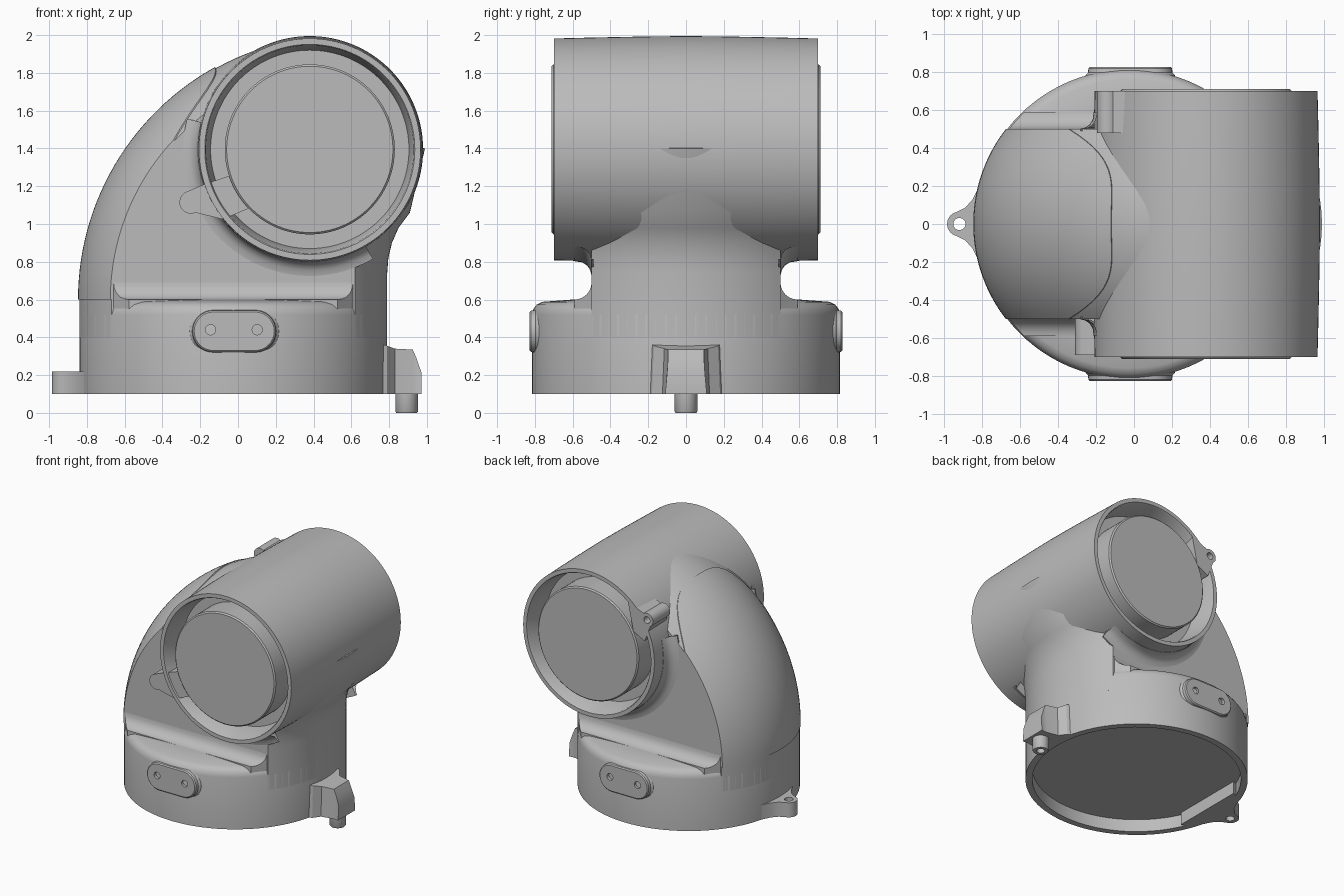
import bpy, bmesh
from math import sin, cos, pi, sqrt, radians
from mathutils import Matrix, Vector

if "Cube" in bpy.data.objects:
    bpy.data.objects.remove(bpy.data.objects["Cube"])

grey = bpy.data.materials.new("plain_grey")
grey.use_nodes = True
grey.diffuse_color = (0.5, 0.5, 0.5, 1)
grey.node_tree.nodes["Principled BSDF"].inputs["Base Color"].default_value = (0.5, 0.5, 0.5, 1)

CX, R = -0.025, 0.815            # base axis and radius
BEND_X, BEND_Z = 0.56, 0.6       # centre of the elbow bend
DRUM = Matrix.Translation((0.38, 0, 1.395)) @ Matrix.Rotation(pi / 2, 4, 'X')


def finish(name, bm, matrix=None):
    bmesh.ops.remove_doubles(bm, verts=bm.verts, dist=0.0001)
    if matrix:
        bm.transform(matrix)
    bmesh.ops.recalc_face_normals(bm, faces=bm.faces)
    mesh = bpy.data.meshes.new(name)
    bm.to_mesh(mesh)
    bm.free()
    mesh.materials.append(grey)
    ob = bpy.data.objects.new(name, mesh)
    bpy.context.collection.objects.link(ob)
    return ob


def lathe(name, profile, matrix, start=0, sweep=360, steps=96, closed=False):
    """Turn a (radius, height) profile about local z."""
    bm = bmesh.new()
    vs = [bm.verts.new((r, 0, h)) for r, h in profile]
    pairs = list(zip(vs, vs[1:])) + ([(vs[-1], vs[0])] if closed else [])
    es = [bm.edges.new(p) for p in pairs]
    bmesh.ops.spin(bm, geom=vs + es, cent=(0, 0, 0), axis=(0, 0, 1),
                   angle=radians(sweep), steps=steps)
    return finish(name, bm, matrix @ Matrix.Rotation(radians(start), 4, 'Z'))


def loft(name, rings):
    """Skin a stack of equal-length rings and cap both ends."""
    bm = bmesh.new()
    rows = [[bm.verts.new(p) for p in ring] for ring in rings]
    for a, b in zip(rows, rows[1:]):
        for i in range(len(a)):
            j = (i + 1) % len(a)
            bm.faces.new((a[i], a[j], b[j], b[i]))
    bm.faces.new(rows[0])
    bm.faces.new(rows[-1])
    return finish(name, bm)


def drill(ob, spot, axis, radius, depth):
    """Cut a round hole, then discard the cutter."""
    turn = Vector((0, 0, 1)).rotation_difference(Vector(axis)).to_matrix().to_4x4()
    cutter = lathe("cutter", [(0, -depth), (radius, -depth), (radius, depth), (0, depth)],
                   Matrix.Translation(spot) @ turn, steps=24)
    cutter.hide_render = True
    mod = ob.modifiers.new("hole", 'BOOLEAN')
    mod.operation, mod.object, mod.solver = 'DIFFERENCE', cutter, 'EXACT'
    bpy.context.view_layer.objects.active = ob
    bpy.ops.object.modifier_apply(modifier=mod.name)
    bpy.data.objects.remove(cutter)


def half_chord(y):
    return sqrt(R * R - y * y)


def bend(y, a0, a1, n, offset=0):
    """Arc of the elbow's outer surface in the slice at y."""
    r = BEND_X - CX + half_chord(y) + offset
    angles = [radians(a0 + (a1 - a0) * i / n) for i in range(n + 1)]
    return [(BEND_X + r * cos(a), y, BEND_Z + r * sin(a)) for a in angles]


# Round base, open below
lathe("base", [(0, 0.2), (0.765, 0.2), (0.765, 0.1), (R, 0.1), (R, 0.52), (0.808, 0.55),
               (0.79, 0.573), (0.76, 0.588), (0.6, 0.6), (0, 0.6)],
      Matrix.Translation((CX, 0, 0)))

# Elbow body, flat on both sides
slices = [-0.5 + i / 32 for i in range(33)]
rings = []
for y in slices:
    right = CX + half_chord(y)
    flare = [(0.2, 1.4), (0.12, 1.06), (0.06, 0.98), (0.025, 0.9), (0.006, 0.82), (0, 0.74), (0, 0.4)]
    rings.append([(CX - half_chord(y), y, 0.4)] + bend(y, 180, 106, 28)
                 + [(0.38, y, 1.5)] + [(right + dx, y, z) for dx, z in flare])
loft("elbow_body", rings)

# Raised cover on the outside of the bend
rings = []
for y in slices:
    end = 119 + 18 * abs(2 * y) ** 4
    rings.append(bend(y, 180, end, 28, 0.007) + bend(y, end, 180, 28, -0.03))
loft("bend_cover", rings)

# Cross drum with recessed rings and end discs
half = [(0, 0.712), (0.44, 0.712), (0.45, 0.702), (0.45, 0.5), (0.525, 0.5), (0.55, 0.69),
        (0.556, 0.7), (0.587, 0.7), (0.592, 0.5), (0.597, 0.25)]
lathe("cross_drum", half + [(0.6, 0)] + [(r, -h) for r, h in reversed(half)], DRUM, steps=128)

for side, word in ((-1, "front"), (1, "back")):
    # Fillet between drum and flat side
    lathe(word + "_drum_fillet",
          [(0.58, -side * h) if k else (r, -side * h) for r, h, k in
           ((0.592, 0.59, 0), (0.598, 0.55, 0), (0.615, 0.523, 0), (0.64, 0.507, 0),
            (0.67, 0.5, 0), (0.67, 0.49, 0), (0, 0.49, 1), (0, 0.59, 1))],
          DRUM, start=166, sweep=134, steps=40, closed=True)

    # Fillet between flat side and shelf
    arc = [(0.59 - 0.09 * sin(t * pi / 12), 0.69 - 0.09 * cos(t * pi / 12)) for t in range(7)]
    prof = arc + [(0.49, 0.69), (0.49, 0.55), (0.59, 0.55)]
    loft(word + "_shelf_fillet",
         [[(CX + e * (half_chord(y) - 0.01), side * y, z) for y, z in prof] for e in (-1, 1)])

    # Mounting pad with two screw holes
    rings = []
    for y, r in ((0.74, 0.135), (0.785, 0.125), (0.797, 0.113), (0.82, 0.11), (0.828, 0.102)):
        ring = []
        for i in range(34):
            a = pi * (i if i < 17 else i - 1) / 16
            cx = 0.09 if i < 17 else -0.13
            ring.append((cx + r * sin(a), side * y, 0.432 + r * cos(a)))
        rings.append(ring)
    pad = loft(word + "_pad", rings)
    for x in (-0.145, 0.102):
        drill(pad, (x, side * 0.828, 0.44), (0, 1, 0), 0.027, 0.03)


# Ears on the drum
def ear(name, tip, roots, radius, y0, y1):
    toward = Vector((0.38 - tip[0], 1.395 - tip[1])).normalized()
    pts = []
    for i in range(17):
        a = pi * (i / 16 - 0.5)
        side = Vector((-toward.y, toward.x)) * sin(a) * radius
        p = Vector(tip) + side - toward * cos(a) * radius
        pts.append((p.x, p.y))
    pts += roots
    return loft(name, [[(x, y, z) for x, z in pts] for y in (y0, y1)])


ear("front_ear", (-0.25, 1.115), [(0.0, 1.27), (-0.18, 1.21)][::-1] + [(0.1, 1.1), (-0.08, 1.025)],
    0.06, -0.69, -0.48)
back_ear = ear("back_ear", (-0.14, 1.725), [(-0.12, 1.55), (-0.02, 1.6), (0.03, 1.83)][::-1],
               0.055, 0.48, 0.7)
drill(back_ear, (-0.14, 0.7, 1.725), (0, 1, 0), 0.027, 0.08)

# Flat tab with a hole
edge = [(-0.7, 0.3), (-0.78, 0.27), (-0.82, 0.19), (-0.85, 0.13), (-0.89, 0.085)]
tip = [(-0.92 - 0.065 * sin(a * pi / 12), 0.065 * cos(a * pi / 12)) for a in range(1, 12)]
outline = edge + tip + [(x, -y) for x, y in reversed(edge)]
tab = loft("tab", [[(x, y, z) for x, y in outline] for z in (0.1, 0.218)])
drill(tab, (-0.92, 0, 0.16), (0, 0, 1), 0.032, 0.2)

# Lug opposite the tab, with a hollow pin below
loft("lug", [[(x, -w, 0.1), (x, w, 0.1), (x, w - 0.01, top), (x, 0.01 - w, top)]
             for x, w, top in ((0.74, 0.2, 0.37), (0.79, 0.18, 0.355), (0.83, 0.125, 0.34),
                               (0.925, 0.105, 0.335), (0.945, 0.105, 0.29), (0.972, 0.11, 0.21),
                               (0.972, 0.11, 0.1))[:6]])
lathe("pin", [(0, 0.04), (0.03, 0.04), (0.03, 0), (0.055, 0), (0.06, 0.008), (0.06, 0.12), (0, 0.12)],
      Matrix.Translation((0.893, 0, 0)), steps=32)

# Smooth shading with crisp edges
for ob in bpy.context.collection.objects:
    if ob.type == 'MESH':
        bpy.ops.object.select_all(action='DESELECT')
        ob.select_set(True)
        bpy.context.view_layer.objects.active = ob
        bpy.ops.object.shade_smooth_by_angle(angle=radians(32))
